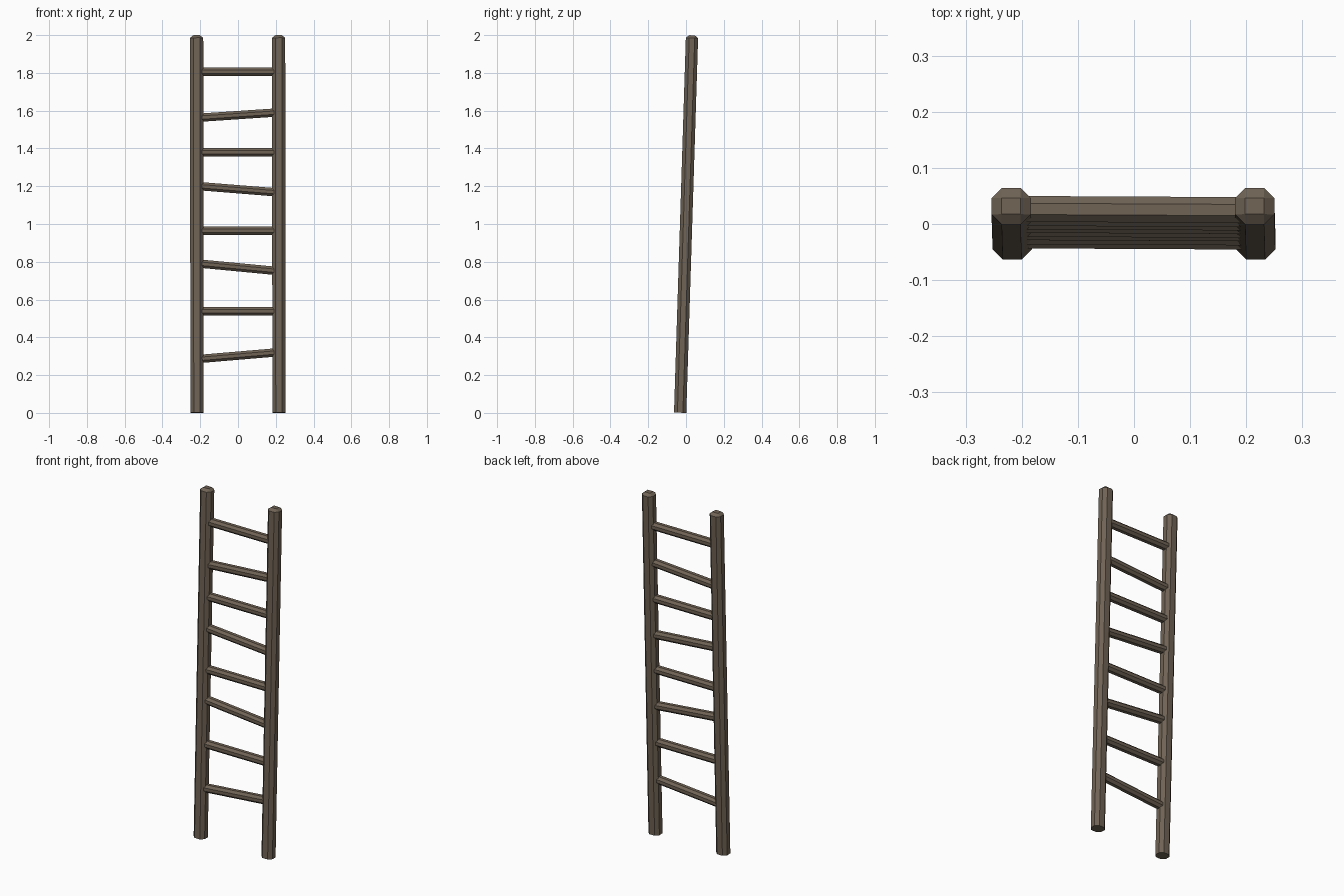
import bpy, bmesh
from mathutils import Vector, Matrix

if "Cube" in bpy.data.objects:
    bpy.data.objects.remove(bpy.data.objects["Cube"])

wood = bpy.data.materials.new("wood")
wood.diffuse_color = (0.16, 0.125, 0.09, 1)
wood.use_nodes = True
wood.node_tree.nodes["Principled BSDF"].inputs["Base Color"].default_value = wood.diffuse_color


def bar(name, start, end, width, depth, cut, cap_cuts):
    """Square bar with chamfered corners from start to end; cap_cuts = (start, end) rim heights."""
    start, end = Vector(start), Vector(end)
    axis = (end - start).normalized()
    # section axes: u is sideways, v is depth
    ref = Vector((0, 1, 0)) if abs(axis.x) > 0.5 else Vector((1, 0, 0))
    u = (ref - axis * ref.dot(axis)).normalized()
    v = axis.cross(u)
    a, b = width / 2, depth / 2
    corners = [(1, 1), (-1, 1), (-1, -1), (1, -1)]
    bm = bmesh.new()

    def ring(p):
        pts = []
        for i, (sx, sy) in enumerate(corners):
            pair = [(sx * a, sy * (b - cut)), (sx * (a - cut), sy * b)]
            pts += pair if i % 2 == 0 else pair[::-1]
        return [bm.verts.new(p + u * x + v * y) for x, y in pts]

    def cap(rim, tip, height):
        if not height:
            bm.faces.new(rim)
            return
        # chamfered end: square tip joined to the eight-sided rim
        sq = [bm.verts.new(tip + u * sx * (a - cut) + v * sy * (b - cut)) for sx, sy in corners]
        bm.faces.new(sq)
        for i in range(4):
            bm.faces.new((rim[2 * i], rim[2 * i + 1], sq[i]))
            bm.faces.new((rim[2 * i + 1], rim[(2 * i + 2) % 8], sq[(i + 1) % 4], sq[i]))

    low = ring(start + axis * cap_cuts[0])
    high = ring(end - axis * cap_cuts[1])
    for i in range(8):
        j = (i + 1) % 8
        bm.faces.new((low[i], low[j], high[j], high[i]))
    cap(low, start, cap_cuts[0])
    cap(high, end, cap_cuts[1])
    bmesh.ops.recalc_face_normals(bm, faces=bm.faces)
    mesh = bpy.data.meshes.new(name)
    bm.to_mesh(mesh)
    bm.free()
    mesh.materials.append(wood)
    obj = bpy.data.objects.new(name, mesh)
    bpy.context.collection.objects.link(obj)


# side rails, leaning back a little
for side, x in (("left", -0.218), ("right", 0.216)):
    bar(side + "_rail", (x + 0.001, -0.031, 0.001), (x - 0.001, 0.032, 1.999),
        0.07, 0.065, 0.018, (0, 0.014))

# uneven rungs: heights at the left and right rail
rungs = [(0.286, 0.32), (0.538, 0.538), (0.79, 0.752), (0.964, 0.964),
         (1.2, 1.168), (1.38, 1.38), (1.563, 1.59), (1.806, 1.806)]
for n, (zl, zr) in enumerate(rungs, 1):
    y = -0.031 + 0.063 * (zl + zr) / 4
    bar(f"rung_{n}", (-0.2, y + 0.001, zl), (0.2, y - 0.001, zr), 0.046, 0.044, 0.013, (0, 0))
